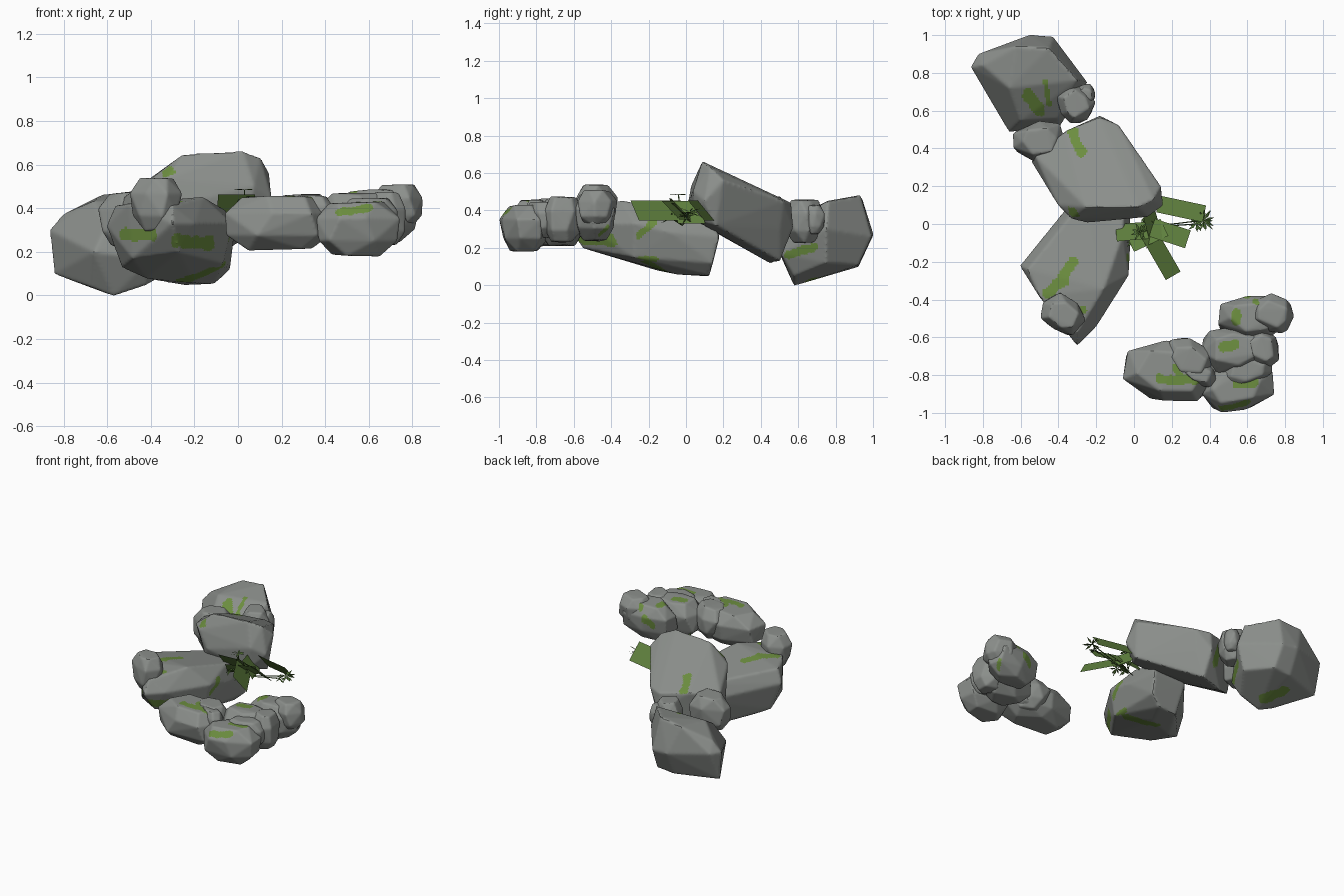
import bpy, bmesh, math, random
from mathutils import Vector, Matrix, noise

if "Cube" in bpy.data.objects:
    bpy.data.objects.remove(bpy.data.objects["Cube"])

random.seed(7)


def material(name, rgb):
    m = bpy.data.materials.new(name)
    m.diffuse_color = (*rgb, 1)
    m.use_nodes = True
    m.node_tree.nodes["Principled BSDF"].inputs["Base Color"].default_value = m.diffuse_color
    return m


STONE = material("grey stone", (0.26, 0.275, 0.26))
MOSS = material("moss green", (0.15, 0.27, 0.05))
LEAF = material("leaf green", (0.12, 0.225, 0.05))
SPRIG = material("dark sprig green", (0.07, 0.14, 0.03))


def link(name, mesh, mats):
    obj = bpy.data.objects.new(name, mesh)
    bpy.context.collection.objects.link(obj)
    for m in mats:
        mesh.materials.append(m)
    return obj


def streak_distance(p, a, b):
    ab = b - a
    t = max(0, min(1, (p - a).dot(ab) / max(ab.length_squared, 1e-9)))
    return (p - a - ab * t).length


def rock(name, pts, moss=(), voxel=0.010, smooth=3):
    """Hull of corner points, evenly remeshed and worn. moss: (axis, side, u1, v1, u2, v2, radius)."""
    pts = [Vector(p) for p in pts]
    mid = sum(pts, Vector()) / len(pts)
    bm = bmesh.new()
    for p in pts:
        bm.verts.new(mid + (p - mid) * 1.012)
    bmesh.ops.convex_hull(bm, input=bm.verts)
    loose = [v for v in bm.verts if not v.link_faces]
    bmesh.ops.delete(bm, geom=loose, context='VERTS')
    raw = bpy.data.meshes.new(name)
    bm.to_mesh(raw)
    bm.free()
    obj = link(name, raw, [])
    mod = obj.modifiers.new("remesh", 'REMESH')
    mod.mode, mod.voxel_size = 'VOXEL', voxel
    sm = obj.modifiers.new("wear", 'SMOOTH')
    sm.factor, sm.iterations = 0.5, smooth
    dg = bpy.context.evaluated_depsgraph_get()
    mesh = bpy.data.meshes.new_from_object(obj.evaluated_get(dg))
    obj.modifiers.clear()
    obj.data = mesh
    mesh.materials.clear()
    mesh.materials.append(STONE)
    mesh.materials.append(MOSS)
    # ragged moss streaks on the faces that look along the given axis
    for f in mesh.polygons:
        f.use_smooth = True
        f.material_index = 0
        ragged = 1 + 0.5 * noise.noise(f.center * 22)
        for axis, side, u1, v1, u2, v2, r in moss:
            i, j = [k for k in range(3) if k != axis]
            if f.normal[axis] * side > 0.4:
                p = Vector((f.center[i], f.center[j]))
                if streak_distance(p, Vector((u1, v1)), Vector((u2, v2))) < r * ragged:
                    f.material_index = 1
    return obj


def boulder(name, c, half, yaw, moss=(), pitch=0.0):
    """Small rounded boulder from rings of jittered points."""
    rot = Matrix.Rotation(yaw, 3, 'Z') @ Matrix.Rotation(pitch, 3, 'Y')
    pts = []
    for h, r, n in ((-1, 0.6, 5), (-0.45, 0.97, 7), (0.4, 1.03, 7), (1, 0.68, 6)):
        off = random.random()
        for k in range(n):
            a = (k + off + random.uniform(-0.2, 0.2)) * math.tau / n
            ca, sa = math.cos(a), math.sin(a)
            s = r * (abs(ca) ** 3 + abs(sa) ** 3) ** (-1 / 3) * random.uniform(0.95, 1.04)
            z = half[2] * h * random.uniform(0.9, 1.0)
            pts.append(Vector(c) + rot @ Vector((half[0] * s * ca, half[1] * s * sa, z)))
    return rock(name, pts, moss, 0.008, 2)


X, Y, Z = 0, 1, 2

# three big slabs
rock("back_rock", [
    (-.80, .84, .37), (-.62, .94, .46), (-.45, .93, .48), (-.30, .76, .45), (-.60, .55, .33),
    (-.40, .56, .31), (-.66, .72, .43), (-.86, .83, .30), (-.82, .90, .30), (-.55, 1.0, .27),
    (-.43, .99, .26), (-.25, .75, .30), (-.66, .49, .20), (-.40, .51, .17), (-.84, .82, .10),
    (-.55, .92, .10), (-.42, .92, .11), (-.30, .75, .12), (-.57, .58, .00), (-.42, .58, .05),
    (-.67, .60, .04)],
    [(Z, 1, -.56, .68, -.50, .60, .032), (Z, 1, -.47, .75, -.45, .64, .015),
     (Z, 1, -.50, .95, -.46, .96, .013), (X, 1, .55, .16, .68, .20, .024), (X, 1, .63, .33, .70, .40, .025),
     (Z, -1, -.54, .68, -.60, .78, .045)])
rock("middle_rock", [
    (-.25, .09, .645), (.02, .09, .66), (.10, .13, .63), (-.33, .03, .53), (-.25, .01, .42),
    (.07, .04, .50), (.15, .10, .45), (-.52, .36, .45), (-.36, .49, .46), (-.18, .56, .44),
    (-.08, .52, .45), (.14, .20, .56), (-.40, .10, .53), (-.28, .04, .35), (.05, .05, .35),
    (.12, .16, .32), (-.50, .34, .20), (-.35, .45, .12), (-.17, .50, .13), (-.11, .50, .30),
    (-.18, .57, .31), (-.54, .33, .36)],
    [(Z, 1, -.33, .50, -.28, .38, .028), (Y, 1, -.28, .38, -.24, .25, .03), (Y, -1, -.33, .56, -.31, .57, .02)])
rock("front_left_rock", [
    (-.56, -.24, .41), (-.50, -.38, .42), (-.30, -.57, .41), (-.16, -.34, .45), (-.06, -.05, .39),
    (-.27, .13, .36), (-.05, .14, .335), (-.35, .02, .38), (-.60, -.22, .32), (-.30, -.64, .33),
    (-.20, -.54, .33), (-.03, -.27, .33), (-.02, -.08, .28), (-.03, .175, .26), (-.28, .175, .26),
    (-.53, -.20, .13), (-.48, -.40, .17), (-.27, -.55, .20), (-.07, -.28, .15), (-.11, .12, .055),
    (-.25, .12, .05), (-.20, -.05, .06), (-.04, .14, .12), (-.42, -.15, .08)],
    [(Z, 1, -.32, -.20, -.38, -.28, .028), (Z, 1, -.38, -.30, -.46, -.37, .03), (Z, 1, -.31, -.47, -.27, -.46, .018),
     (Y, -1, -.52, .28, -.40, .28, .026), (Y, -1, -.27, .25, -.14, .24, .032),
     (X, 1, -.25, .27, -.18, .33, .02), (X, 1, -.25, .14, -.16, .14, .016), (Z, -1, -.12, -.20, -.24, -.10, .04)])

# small boulders leaning on the slabs
boulder("back_small_rock", (-.31, .635, .34), (.09, .10, .12), .7)
boulder("back_chip", (-.255, .685, .35), (.05, .055, .08), .3)
boulder("middle_small_rock", (-.50, .44, .35), (.135, .10, .125), .1)
boulder("front_small_rock", (-.375, -.48, .42), (.115, .09, .125), -.6)

# front right cluster: name, centre, half sizes, yaw, moss
CLUSTER = [
    ("cluster_long", (.19, -.78, .33), (.245, .155, .125), -.1,
     [(Z, 1, .14, -.82, .33, -.83, .026), (Z, 1, .22, -.76, .25, -.82, .02)]),
    ("cluster_long_back", (.29, -.72, .35), (.13, .10, .115), -.45, []),
    ("cluster_front", (.545, -.86, .305), (.19, .125, .125), .22,
     [(Z, 1, .54, -.85, .64, -.84, .025), (Y, -1, .46, .38, .60, .40, .018)]),
    ("cluster_front_top", (.60, -.775, .35), (.14, .08, .10), .35, []),
    ("cluster_middle", (.54, -.665, .34), (.18, .12, .13), .05,
     [(Z, 1, .48, -.65, .53, -.64, .028), (Z, 1, .66, -.62, .67, -.65, .018)]),
    ("cluster_middle_side", (.68, -.66, .35), (.09, .10, .125), .4, []),
    ("cluster_back", (.63, -.49, .36), (.185, .11, .125), .12,
     [(Z, 1, .54, -.47, .54, -.52, .025), (Z, 1, .64, -.41, .68, -.42, .015), (Y, 1, .55, .36, .6, .4, .025),
      (X, 1, -.45, .27, -.42, .30, .02)]),
    ("cluster_back_top", (.735, -.475, .41), (.11, .095, .10), -.35, []),
    ("cluster_slab", (.34, -.79, .38), (.10, .06, .08), -.4, []),
]
for name, c, half, yaw, moss in CLUSTER:
    boulder(name, c, half, yaw, moss)

# fern blades: centre, direction angle, length, lean
BLADES = [((.25, .08, .40), -12, .25, -50), ((.13, -.14, .40), -60, .31, -50),
          ((.19, -.05, .40), -18, .20, -45), ((-.01, -.04, .41), 5, .17, -50),
          ((.07, -.06, .39), 25, .20, -45), ((.09, .02, .39), -75, .15, -60)]
bm = bmesh.new()
for c, ang, length, lean in BLADES:
    m = (Matrix.Translation(c) @ Matrix.Rotation(math.radians(ang), 4, 'Z')
         @ Matrix.Rotation(math.radians(lean), 4, 'X'))
    quad = [m @ Vector((sx * length / 2, sy * .07, 0)) for sx, sy in ((-1, -1), (1, -1), (1, 1), (-1, 1))]
    bm.faces.new([bm.verts.new(v) for v in quad])
mesh = bpy.data.meshes.new("fern_blades")
bm.to_mesh(mesh)
bm.free()
link("fern_blades", mesh, [LEAF])

# leafy sprigs: centre, radius, leaf count, droop
SPRIGS = [((.37, .02, .39), .065, 16, .5), ((.33, 0, .37), .05, 8, .6), ((.0, -.09, .38), .05, 10, .6),
          ((.03, -.04, .485), .05, 9, .05), ((.08, -.08, .36), .06, 10, .6), ((.06, .04, .38), .05, 8, .6)]
bm = bmesh.new()
for c, rad, n, droop in SPRIGS:
    c = Vector(c)
    for k in range(n):
        a = k * math.tau / n + random.uniform(-.2, .2)
        d = Vector((math.cos(a), math.sin(a), random.uniform(-droop, droop))).normalized()
        side = Vector((-math.sin(a), math.cos(a), .3)) * .007
        tip = c + d * rad * random.uniform(.75, 1.1)
        half = c + d * rad * .5
        bm.faces.new([bm.verts.new(v) for v in (c, half - side, tip, half + side)])
    # stem down to the roots
    root = Vector((.04, -.02, .32)) if c.z < .45 else Vector((.03, -.03, .36))
    for w in (Vector((.003, 0, .002)), Vector((0, .003, .002))):
        bm.faces.new([bm.verts.new(v) for v in (c - w, c + w, root + w, root - w)])
mesh = bpy.data.meshes.new("leafy_sprigs")
bm.to_mesh(mesh)
bm.free()
link("leafy_sprigs", mesh, [SPRIG])

# crisp stone edges
for obj in [o for o in bpy.data.objects if o.data.materials[0] == STONE]:
    bpy.ops.object.select_all(action='DESELECT')
    obj.select_set(True)
    bpy.context.view_layer.objects.active = obj
    bpy.ops.object.shade_smooth_by_angle(angle=math.radians(30))
